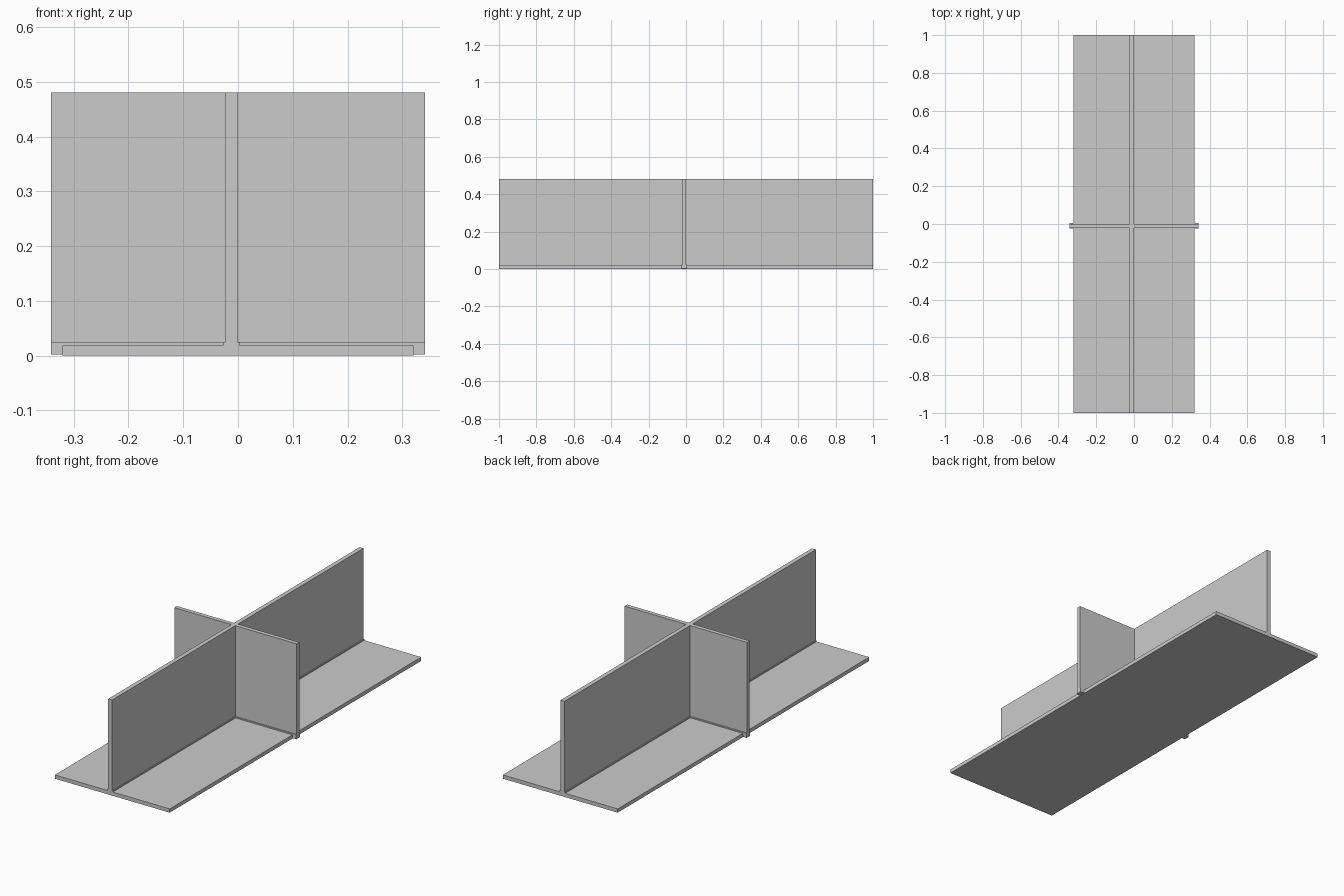
import bpy
import bmesh

if "Cube" in bpy.data.objects:
    bpy.data.objects.remove(bpy.data.objects["Cube"])


def box(name, x, y, z):
    """Axis-aligned box from (min, max) pairs."""
    bm = bmesh.new()
    bmesh.ops.create_cube(bm, size=1)
    for v in bm.verts:
        v.co = [lo + (c + 0.5) * (hi - lo) for c, (lo, hi) in zip(v.co, (x, y, z))]
    mesh = bpy.data.meshes.new(name)
    bm.to_mesh(mesh)
    bm.free()
    obj = bpy.data.objects.new(name, mesh)
    bpy.context.collection.objects.link(obj)
    return obj


PLATE_TOP = 0.019
TRIM_TOP = 0.025
TOP = 0.481

# Floor slab
box("floor", (-0.32, 0.32), (-1, 1), (0, PLATE_TOP))

# Long dividing wall and its skirting
box("long_wall", (-0.023, -0.001), (-1, 1), (0.01, TOP))
box("long_wall_skirting", (-0.027, 0.003), (-1, 1), (0.01, TRIM_TOP))

# Cross wall and its skirting, both overhanging the floor
box("cross_wall", (-0.341, 0.341), (-0.020, 0.001), (0.002, TOP))
box("cross_wall_skirting", (-0.341, 0.341), (-0.024, 0.005), (0.002, TRIM_TOP))
